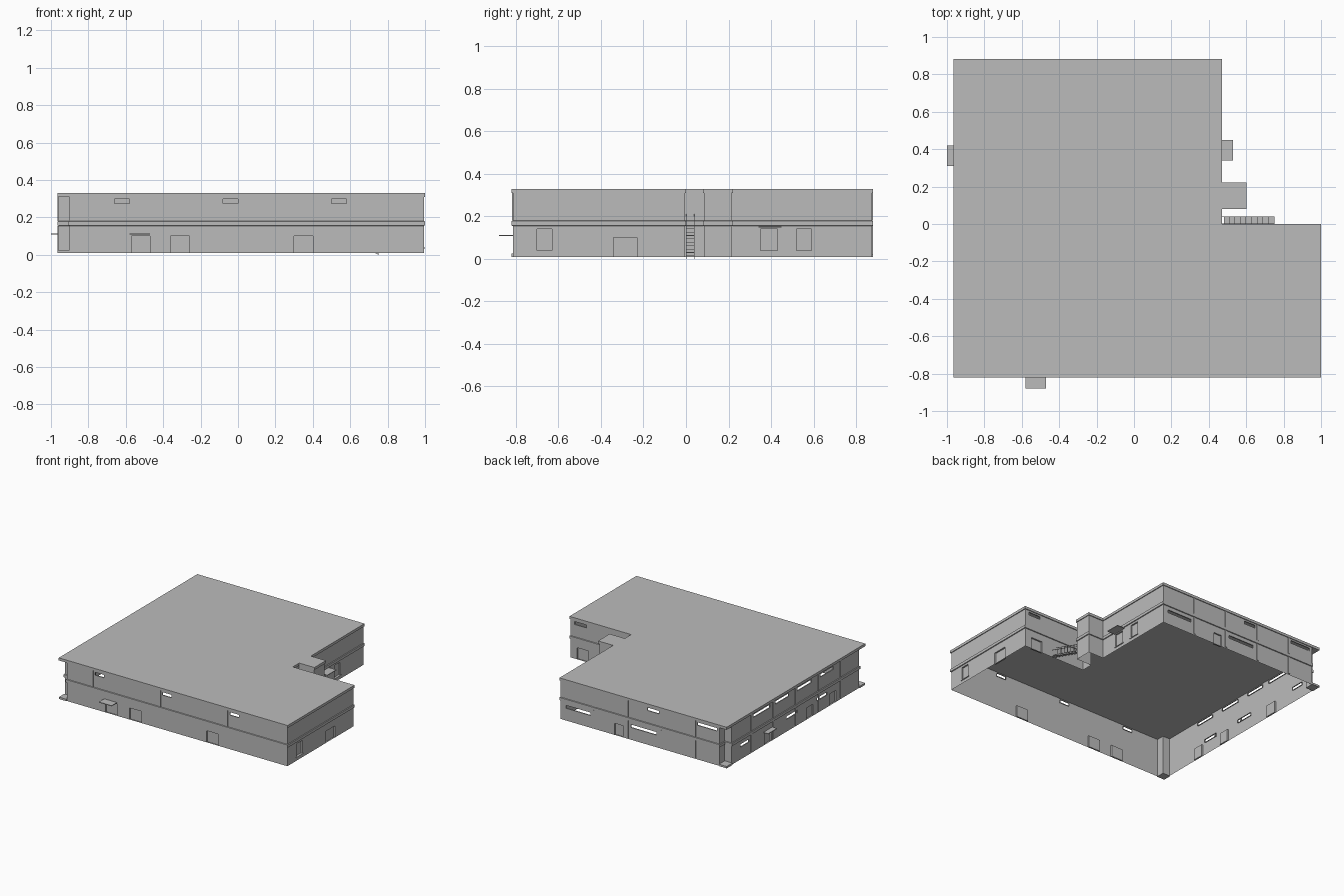
import bpy, bmesh
from mathutils import Vector

if "Cube" in bpy.data.objects:
    bpy.data.objects.remove(bpy.data.objects["Cube"], do_unlink=True)

grey = bpy.data.materials.new("plain_grey")
grey.use_nodes = True
grey.diffuse_color = (0.5, 0.5, 0.5, 1)
bsdf = next(n for n in grey.node_tree.nodes if n.type == 'BSDF_PRINCIPLED')
bsdf.inputs["Base Color"].default_value = (0.5, 0.5, 0.5, 1)

BASE, EAVE, TOP = 0.01, 0.31, 0.33
HOLE = 0.008      # window reveal depth
DOOR = 0.012      # door recess depth


def finish(bm, name):
    bmesh.ops.remove_doubles(bm, verts=bm.verts, dist=1e-5)
    mesh = bpy.data.meshes.new(name)
    bm.to_mesh(mesh)
    bm.free()
    mesh.materials.append(grey)
    obj = bpy.data.objects.new(name, mesh)
    bpy.context.collection.objects.link(obj)
    return obj


def face(bm, pts):
    return bm.faces.new([bm.verts.new(p) for p in pts])


def add_box(bm, x0, x1, y0, y1, z0, z1):
    vs = bmesh.ops.create_cube(bm, size=1)["verts"]
    for v in vs:
        v.co = ((x0 + x1) / 2 + v.co.x * (x1 - x0),
                (y0 + y1) / 2 + v.co.y * (y1 - y0),
                (z0 + z1) / 2 + v.co.z * (z1 - z0))


def box(name, *dims):
    bm = bmesh.new()
    add_box(bm, *dims)
    return finish(bm, name)


def offset(points, d):
    # mitred offset of a counter-clockwise right-angled outline
    out = []
    for i, p in enumerate(points):
        a, b = Vector(points[i - 1]), Vector(points[(i + 1) % len(points)])
        p = Vector(p)
        e, f = (p - a).normalized(), (b - p).normalized()
        out.append(p + d * Vector((e.y + f.y, -e.x - f.x)))
    return out


def wall(name, a, b, openings=(), pilasters=()):
    """Sheet wall; openings are (start, end, bottom, top, is_door) along the wall axis."""
    a, b = Vector(a), Vector(b)
    along = (b - a).normalized()
    out = Vector((along.y, -along.x))
    axis = 0 if abs(along.x) > 0.5 else 1

    def P(u, z, depth=0.0):
        q = a.copy()
        q[axis] = u
        q -= out * depth
        return (q.x, q.y, z)

    bm = bmesh.new()
    us = sorted({a[axis], b[axis], *[o[0] for o in openings], *[o[1] for o in openings]})
    zs = sorted({BASE, EAVE, *[o[2] for o in openings], *[o[3] for o in openings]})
    for u0, u1 in zip(us, us[1:]):
        for z0, z1 in zip(zs, zs[1:]):
            um, zm = (u0 + u1) / 2, (z0 + z1) / 2
            if not any(o[0] < um < o[1] and o[2] < zm < o[3] for o in openings):
                face(bm, [P(u0, z0), P(u1, z0), P(u1, z1), P(u0, z1)])
    # reveals, and recessed leaves for doors
    for u0, u1, z0, z1, door in openings:
        d = DOOR if door else HOLE
        ring = [(u0, z0), (u1, z0), (u1, z1), (u0, z1)]
        for (p, q), (r, s) in zip(ring, ring[1:] + ring[:1]):
            face(bm, [P(p, q), P(r, s), P(r, s, d), P(p, q, d)])
        if door:
            face(bm, [P(u, z, d) for u, z in ring])
    bmesh.ops.remove_doubles(bm, verts=bm.verts, dist=1e-5)
    bmesh.ops.recalc_face_normals(bm, faces=bm.faces)
    main = max(bm.faces, key=lambda f: f.calc_area())
    if main.normal.xy.dot(out) < 0:
        bmesh.ops.reverse_faces(bm, faces=bm.faces)
    finish(bm, name)
    # shallow vertical strips dividing the wall into bays
    if pilasters:
        bm = bmesh.new()
        for u in pilasters:
            p, q = P(u - 0.008, 0), P(u + 0.008, 0, -0.004)
            for z0, z1 in ((0.18, EAVE),) if axis == 0 and out.y < 0 else ((0.02, 0.155), (0.18, EAVE)):
                add_box(bm, min(p[0], q[0]), max(p[0], q[0]),
                        min(p[1], q[1]), max(p[1], q[1]), z0, z1)
        finish(bm, name + "_strips")


def high(u0, u1):
    return (u0, u1, 0.275, 0.298, False)


def low(u0, u1):
    return (u0, u1, 0.105, 0.128, False)


def door(u0, u1):
    return (u0, u1, BASE, 0.10, True)


def raised_door(u0, u1):
    return (u0, u1, 0.04, 0.14, True)


# outline of the right-angled shell, counter-clockwise, with two recessed corners
notch = [(0.995, -0.815), (0.995, -0.005), (0.465, -0.005), (0.465, 0.085),
         (0.595, 0.085), (0.595, 0.215), (0.465, 0.215), (0.465, 0.875)]
outline = [(-0.90, -0.815)] + notch + [(-0.90, 0.875), (-0.90, 0.81), (-0.96, 0.81),
                                       (-0.96, -0.755), (-0.90, -0.755)]
roof_outline = [(-0.96, -0.815)] + notch + [(-0.96, 0.875)]

# openings and strips by wall index along the outline
details = {
    0: ("front_wall",
        [high(-0.66, -0.58), high(-0.08, 0), high(0.50, 0.58),
         door(-0.57, -0.47), door(-0.36, -0.26), door(0.30, 0.40)], (-0.68, -0.1, 0.475)),
    1: ("wing_left_wall", [raised_door(-0.70, -0.63), door(-0.34, -0.23)], ()),
    2: ("wing_back_wall", [high(0.86, 0.96), door(0.84, 0.94)], ()),
    7: ("notch_wall", [raised_door(0.35, 0.43), raised_door(0.52, 0.59)], ()),
    8: ("back_wall",
        [high(-0.38, -0.28), high(-0.88, -0.71), low(0.21, 0.42), low(-0.36, -0.14),
         door(-0.07, 0)], (0.18, -0.11, -0.40, -0.69)),
    11: ("right_wall",
         [high(0.34, 0.54), high(0.11, 0.27), high(-0.17, 0), high(-0.44, -0.28),
          low(0.60, 0.70), low(0.0, 0.14), low(-0.36, -0.24),
          door(0.32, 0.41), door(-0.19, -0.11), door(-0.47, -0.39)],
         (0.57, 0.30, 0.025, -0.255, -0.53)),
}
for i, a in enumerate(outline):
    name, openings, strips = details.get(i, (f"plain_wall_{i}", (), ()))
    wall(name, a, outline[(i + 1) % len(outline)], openings, strips)

# projecting band between the storeys
bm = bmesh.new()
rings = [[(p.x, p.y, z) for p in offset(outline, d)]
         for d, z in ((0, 0.155), (0.006, 0.157), (0.006, 0.178), (0, 0.18))]
for lower, upper in zip(rings, rings[1:]):
    for i in range(len(lower)):
        j = (i + 1) % len(lower)
        face(bm, [lower[i], lower[j], upper[j], upper[i]])
finish(bm, "storey_band")

# flat roof slab with its overhanging edge
bm = bmesh.new()
slab = face(bm, [(p.x, p.y, EAVE) for p in offset(roof_outline, 0.006)])
new = bmesh.ops.extrude_face_region(bm, geom=[slab], use_keep_orig=True)["geom"]
bmesh.ops.translate(bm, vec=(0, 0, TOP - EAVE),
                    verts=[g for g in new if isinstance(g, bmesh.types.BMVert)])
bmesh.ops.recalc_face_normals(bm, faces=bm.faces)
finish(bm, "roof")

# ground slabs under the recessed corners
box("front_corner_slab", -0.966, -0.90, -0.82, -0.755, BASE, 0.025)
box("back_corner_slab", -0.966, -0.90, 0.81, 0.88, BASE, 0.025)

# thin canopies and door sills
box("front_canopy", -0.58, -0.47, -0.88, -0.815, 0.108, 0.113)
box("right_canopy", -1.0, -0.96, 0.31, 0.42, 0.108, 0.113)
box("notch_canopy", 0.465, 0.53, 0.34, 0.45, 0.147, 0.152)
for name, x, y0, y1 in (("wing_sill", 0.995, -0.71, -0.62), ("notch_sill", 0.465, 0.51, 0.60),
                        ("canopy_sill", 0.465, 0.34, 0.44)):
    box(name, x, x + 0.005, y0, y1, 0.034, 0.04)

# open outside stair with stringers, posts and handrail
bm = bmesh.new()
STEPS = 9
for i in range(STEPS):
    x, z = 0.72 - i * 0.03, 0.016 + i * 0.016
    add_box(bm, x, x + 0.03, 0.002, 0.04, z - 0.003, z)
    add_box(bm, x + 0.013, x + 0.016, 0.038, 0.041, z, z + 0.05)
for y in (0.0, 0.038):
    for z, h in ((0, 0.01), (0.062, 0.004)):
        ends = [(0.75, z), (0.47, z + 0.145)]
        vs = bmesh.ops.create_cube(bm, size=1)["verts"]
        for v in vs:
            x, base = ends[int(v.co.x < 0)]
            v.co = (x, y + 0.003 * (v.co.y > 0), base + h * (v.co.z > 0))
finish(bm, "outside_stair")
